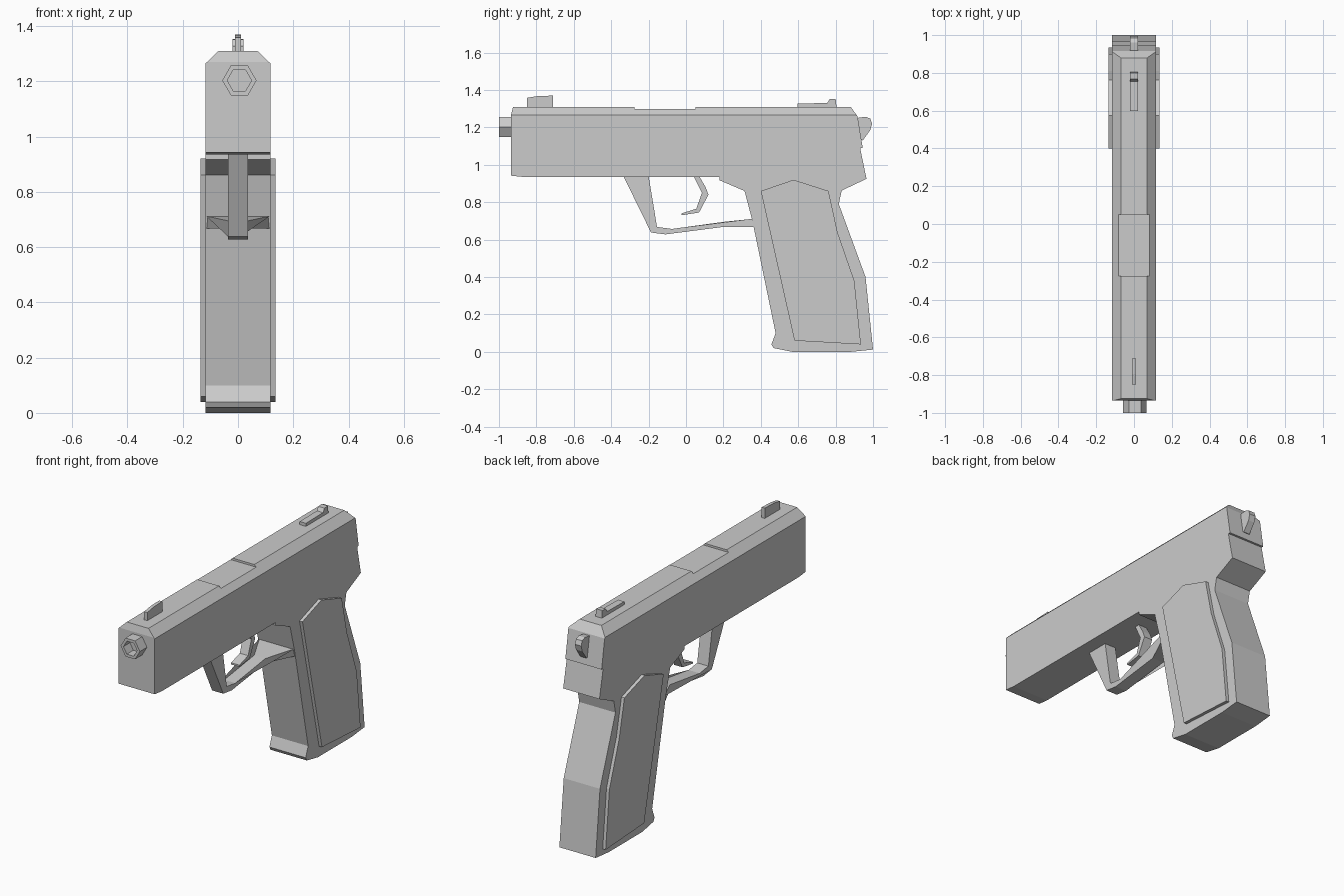
import bpy, bmesh
from math import cos, sin, radians
from mathutils import Vector

if "Cube" in bpy.data.objects:
    bpy.data.objects.remove(bpy.data.objects["Cube"])


def finish(name, bm):
    bmesh.ops.recalc_face_normals(bm, faces=bm.faces)
    me = bpy.data.meshes.new(name)
    bm.to_mesh(me)
    bm.free()
    ob = bpy.data.objects.new(name, me)
    bpy.context.collection.objects.link(ob)
    return ob


def prism(pts, x0, x1):
    """Side profile (y, z) extruded from x0 to x1."""
    bm = bmesh.new()
    f = bm.faces.new([bm.verts.new((x0, y, z)) for y, z in pts])
    new = bmesh.ops.extrude_face_region(bm, geom=[f])["geom"]
    bmesh.ops.translate(bm, vec=(x1 - x0, 0, 0),
                        verts=[g for g in new if isinstance(g, bmesh.types.BMVert)])
    return bm


W = 0.117   # half width of the body

# Slide: side profile with lowered port section, then chamfered top corners
slide = prism([(-0.935, 1.09), (-0.935, 1.27), (-0.925, 1.31), (-0.275, 1.31),
               (-0.275, 1.298), (0.05, 1.298), (0.05, 1.31), (0.88, 1.31),
               (0.917, 1.26), (0.945, 1.09), (0.5, 1.09), (0.5, 0.935),
               (-0.11, 0.935), (-0.11, 1.09)], -W, W)
for s in (-1, 1):
    cut = bmesh.ops.bisect_plane(
        slide, geom=slide.verts[:] + slide.edges[:] + slide.faces[:],
        plane_co=(s * W, 0, 1.265), plane_no=Vector((s * 0.045, 0, 0.047)).normalized(),
        clear_outer=True)["geom_cut"]
    bmesh.ops.contextual_create(
        slide, geom=[g for g in cut if isinstance(g, bmesh.types.BMEdge)])
finish("slide", slide)

# Front part of the frame under the slide
finish("dust_cover", prism([(-0.935, 1.09), (-0.11, 1.09), (-0.11, 0.935),
                            (-0.87, 0.935), (-0.935, 0.942)], -W, W))

# Rear frame and grip
finish("grip_frame", prism([
    (0.5, 1.09), (0.5, 0.935), (0.18, 0.935), (0.18, 0.917), (0.313, 0.86),
    (0.355, 0.7), (0.479, 0.1), (0.457, 0.04), (0.468, 0.02), (0.57, 0.0),
    (0.88, 0.0), (1.0, 0.012), (0.96, 0.4), (0.817, 0.79), (0.832, 0.862),
    (0.965, 0.925), (0.932, 1.085), (0.932, 1.09)], -W, W))

# Raised grip panels, one per side
panel = [(0.4, 0.86), (0.575, 0.92), (0.762, 0.86), (0.81, 0.64),
         (0.9, 0.38), (0.935, 0.04), (0.58, 0.06)]
for side, s in (("left", -1), ("right", 1)):
    finish("grip_panel_" + side, prism(panel, s * 0.11, s * 0.136))

# Trigger guard, flared where it joins the grip
guard = prism([(-0.335, 0.94), (-0.187, 0.638), (-0.11, 0.628), (0.2, 0.668),
               (0.365, 0.668), (0.365, 0.712), (0.2, 0.695), (-0.075, 0.657),
               (-0.155, 0.668), (-0.2, 0.94)], -0.036, 0.036)
for v in guard.verts:
    if v.co.y > 0.3:
        v.co.x *= 0.115 / 0.036
finish("trigger_guard", guard)

# Trigger
finish("trigger", prism([(0.04, 0.94), (0.085, 0.85), (0.055, 0.765), (-0.025, 0.74),
                         (-0.025, 0.73), (0.07, 0.745), (0.12, 0.84), (0.105, 0.88),
                         (0.07, 0.94)], -0.027, 0.027))

# Hexagonal muzzle with a recessed bore
bm = bmesh.new()
ring = [(0.005 + 0.062 * cos(radians(60 * i)), 1.203 + 0.062 * sin(radians(60 * i)))
        for i in range(6)]
base = bm.faces.new([bm.verts.new((x, -0.93, z)) for x, z in ring])
new = bmesh.ops.extrude_face_region(bm, geom=[base])["geom"]
bmesh.ops.translate(bm, vec=(0, -0.07, 0),
                    verts=[g for g in new if isinstance(g, bmesh.types.BMVert)])
front = next(g for g in new if isinstance(g, bmesh.types.BMFace))
bmesh.ops.inset_region(bm, faces=[front], thickness=0.018)
bore = bmesh.ops.extrude_face_region(bm, geom=[front])["geom"]
bmesh.ops.translate(bm, vec=(0, 0.06, 0),
                    verts=[g for g in bore if isinstance(g, bmesh.types.BMVert)])
bmesh.ops.delete(bm, geom=[f for f in [front] if f.is_valid], context="FACES_ONLY")
finish("muzzle", bm)

# Sights
finish("front_sight", prism([(-0.85, 1.305), (-0.85, 1.358), (-0.795, 1.367),
                             (-0.712, 1.37), (-0.712, 1.305)], -0.01, 0.01))
finish("rear_sight", prism([(0.597, 1.305), (0.597, 1.328), (0.755, 1.33), (0.768, 1.351),
                            (0.8, 1.353), (0.805, 1.305)], -0.02, 0.02))

# Hammer
finish("hammer", prism([(0.91, 1.25), (0.96, 1.257), (0.985, 1.247), (0.995, 1.22),
                        (0.985, 1.185), (0.945, 1.13), (0.925, 1.14)], -0.02, 0.02))
